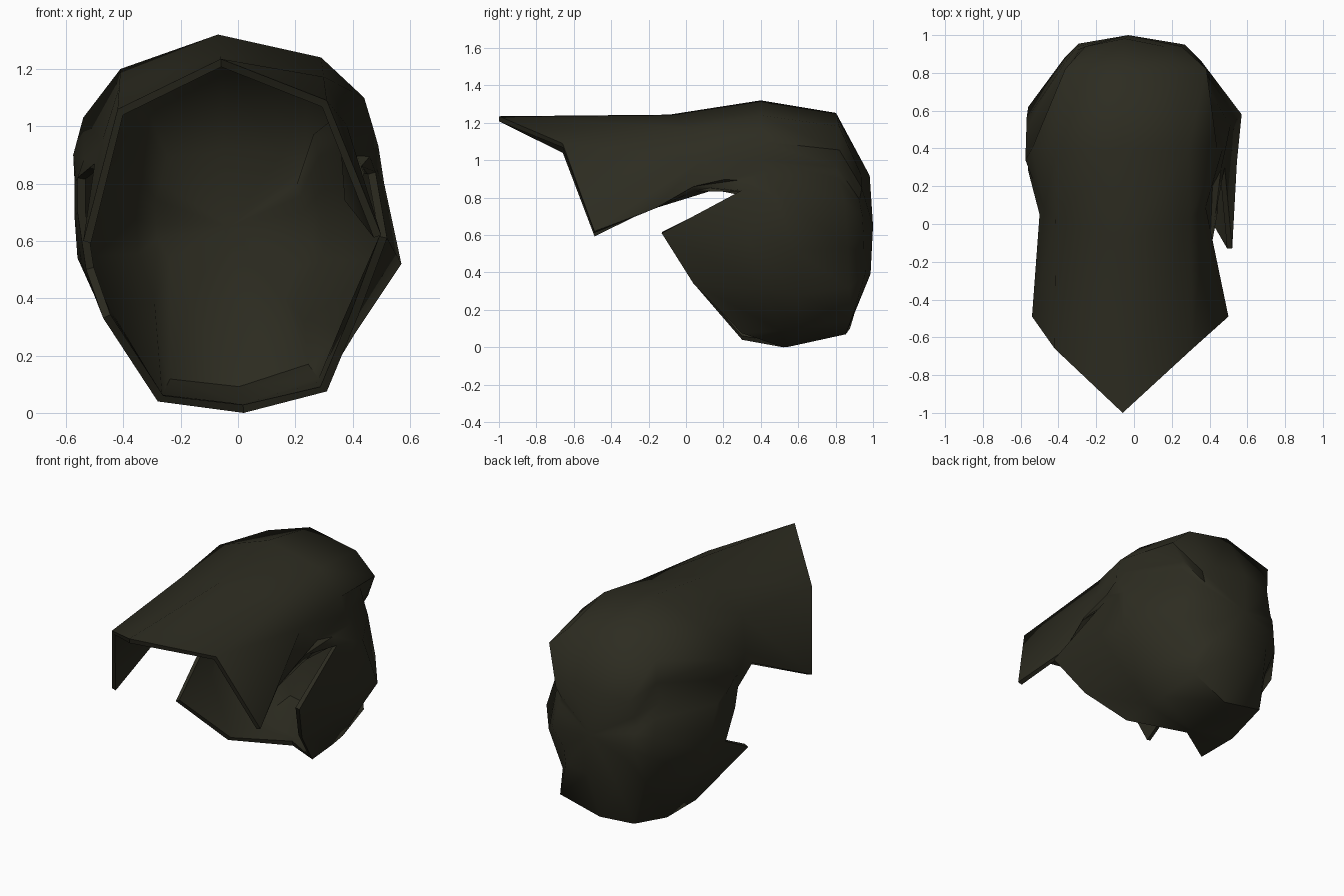
import bpy
import bmesh
from mathutils import Vector

# Remove the default object
cube = bpy.data.objects.get("Cube")
if cube:
    bpy.data.objects.remove(cube, do_unlink=True)


def make_material(name, colour):
    mat = bpy.data.materials.new(name)
    mat.use_nodes = True
    mat.diffuse_color = colour
    mat.node_tree.nodes["Principled BSDF"].inputs["Base Color"].default_value = colour
    return mat


# Spokes clockwise from the crown: front rim point, widest point,
# blend for the ring between, and how far that ring is pinched inwards
SPOKES = [
    ((-.06, -1, 1.235), (-.07, .4, 1.32), .1, 1),    # peak of the fringe
    ((.31, -.66, 1.09), (.29, .4, 1.24), .55, 1),    # fringe corner
    ((.5, -.49, .62), (.44, .4, 1.1), .8, .84),      # side lock tip
    ((.4, -.17, .74), (.47, .4, 1), .6, .94),        # lock underside
    ((.43, .04, .86), (.49, .42, .93), .5, 1),       # back of the lock
    ((.48, .3, .84), (.51, .52, .8), .5, 1),         # notch
    ((.52, -.13, .61), (.57, .58, .52), .5, 1),      # cheek tip
    ((.42, .04, .34), (.41, .6, .28), .5, .94),      # lower edge
    ((.31, .3, .075), (.3, .62, .1), .5, 1),         # nape corner
    ((.02, .52, 0), (.02, .56, .005), .5, 1),        # nape
    ((-.28, .3, .04), (-.28, .59, .04), .5, 1),      # nape corner
    ((-.47, .05, .33), (-.47, .55, .35), .5, 1),     # low cheek tip
    ((-.53, .36, .5), (-.56, .62, .54), .5, 1),      # behind the cheek tip
    ((-.56, .31, .7), (-.57, .55, .68), .5, 1),
    ((-.56, .28, .82), (-.57, .5, .8), .5, 1),       # notch
    ((-.5, .05, .87), (-.575, .34, .9), .5, 1),      # back of the lock
    ((-.54, -.49, .6), (-.54, .4, 1.03), .8, .88),   # side lock tip
    ((-.42, -.66, 1.06), (-.41, .4, 1.2), .55, 1),   # fringe corner
]
CENTRE = Vector((-.03, 1, .65))

# Rings closing the back of the head: share of x, y and z towards the centre
MIDDLE = [(.3, .67, .1), (.5, .97, .6)]
CORNER = [(.12, .7, .1), (.4, .9, .55)]
SIDE = [(.36, .68, .1), (.5, .88, .6)]


def back_rings(wide):
    if abs(wide.x) < .2:
        return MIDDLE
    return CORNER if abs(wide.z - CENTRE.z) > .4 else SIDE


def spoke_points(rim, wide, blend, pinch):
    rim, wide = Vector(rim), Vector(wide)
    middle = rim.lerp(wide, blend)
    middle.x *= pinch
    middle.y = rim.y + (wide.y - rim.y) * .65
    back = [Vector([w + (c - w) * s for w, c, s in zip(wide, CENTRE, share)])
            for share in back_rings(wide)]
    return [rim, middle, wide] + back


# Hair shell, open at the face
bm = bmesh.new()
grid = [[bm.verts.new(p) for p in spoke_points(*spoke)] for spoke in SPOKES]
pole = bm.verts.new(CENTRE)
for i, here in enumerate(grid):
    after = grid[(i + 1) % len(grid)]
    for j in range(len(here) - 1):
        bm.faces.new((here[j], here[j + 1], after[j + 1], after[j]))
    bm.faces.new((here[-1], pole, after[-1]))
bmesh.ops.recalc_face_normals(bm, faces=bm.faces)

# Make the outside the front of every face
bm.normal_update()
if pole.normal.y < 0:
    bmesh.ops.reverse_faces(bm, faces=bm.faces)

mesh = bpy.data.meshes.new("hair_shell")
bm.to_mesh(mesh)
bm.free()
hair = bpy.data.objects.new("hair_shell", mesh)
bpy.context.collection.objects.link(hair)
mesh.materials.append(make_material("dark olive hair", (.026, .025, .015, 1)))

# Give the shell a thin wall on the inside
wall = hair.modifiers.new("wall", "SOLIDIFY")
wall.thickness = .028
wall.offset = -1

bpy.ops.object.select_all(action="DESELECT")
hair.select_set(True)
bpy.context.view_layer.objects.active = hair
bpy.ops.object.modifier_apply(modifier=wall.name)
bpy.ops.object.shade_smooth_by_angle(angle=1.0)
